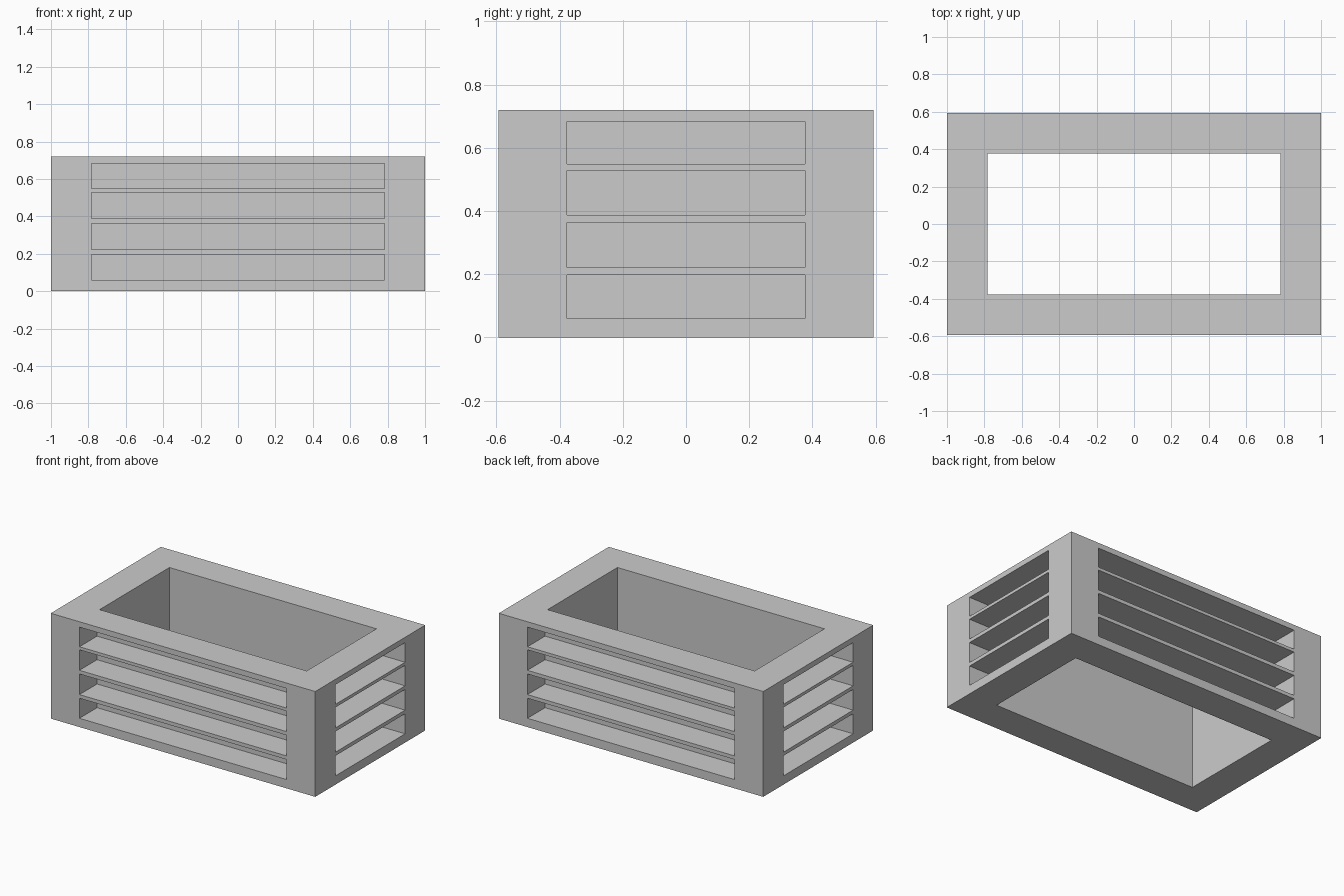
import bpy, bmesh
from mathutils import Matrix, Vector

if "Cube" in bpy.data.objects:
    bpy.data.objects.remove(bpy.data.objects["Cube"])

W, D, H = 1.0, 0.594, 0.72          # half width, half depth, height
IW, ID = 0.783, 0.377               # half size of the central opening
DEPTH = 0.19                        # slot depth, leaves a thin inner lining
SLOTS = [(0.06, 0.197), (0.222, 0.363), (0.388, 0.528), (0.549, 0.683)]


def add_box(bm, lo, hi):
    lo, hi = Vector(lo), Vector(hi)
    m = Matrix.Translation((lo + hi) / 2) @ Matrix.Diagonal((*(hi - lo), 1))
    bmesh.ops.create_cube(bm, size=1, matrix=m)


def make_object(name, boxes):
    bm = bmesh.new()
    for lo, hi in boxes:
        add_box(bm, lo, hi)
    me = bpy.data.meshes.new(name)
    bm.to_mesh(me)
    bm.free()
    ob = bpy.data.objects.new(name, me)
    bpy.context.collection.objects.link(ob)
    return ob


def cut(target, cutter):
    mod = target.modifiers.new("cut", 'BOOLEAN')
    mod.operation = 'DIFFERENCE'
    mod.solver = 'EXACT'
    mod.object = cutter
    bpy.context.view_layer.objects.active = target
    bpy.ops.object.modifier_apply(modifier=mod.name)
    bpy.data.objects.remove(cutter)


# Thick rectangular frame with an open centre
frame = make_object("slotted_frame", [((-W, -D, 0), (W, D, H))])
cut(frame, make_object("opening_cutter", [((-IW, -ID, -0.1), (IW, ID, H + 0.1))]))

# Four stacked shelf slots on every side
pockets = []
for z0, z1 in SLOTS:
    for s in (-1, 1):
        ya, yb = sorted((s * (D - DEPTH), s * (D + 0.1)))
        xa, xb = sorted((s * (W - DEPTH), s * (W + 0.1)))
        pockets.append(((-IW, ya, z0), (IW, yb, z1)))
        pockets.append(((xa, -ID, z0), (xb, ID, z1)))
cut(frame, make_object("slot_cutter", pockets))
